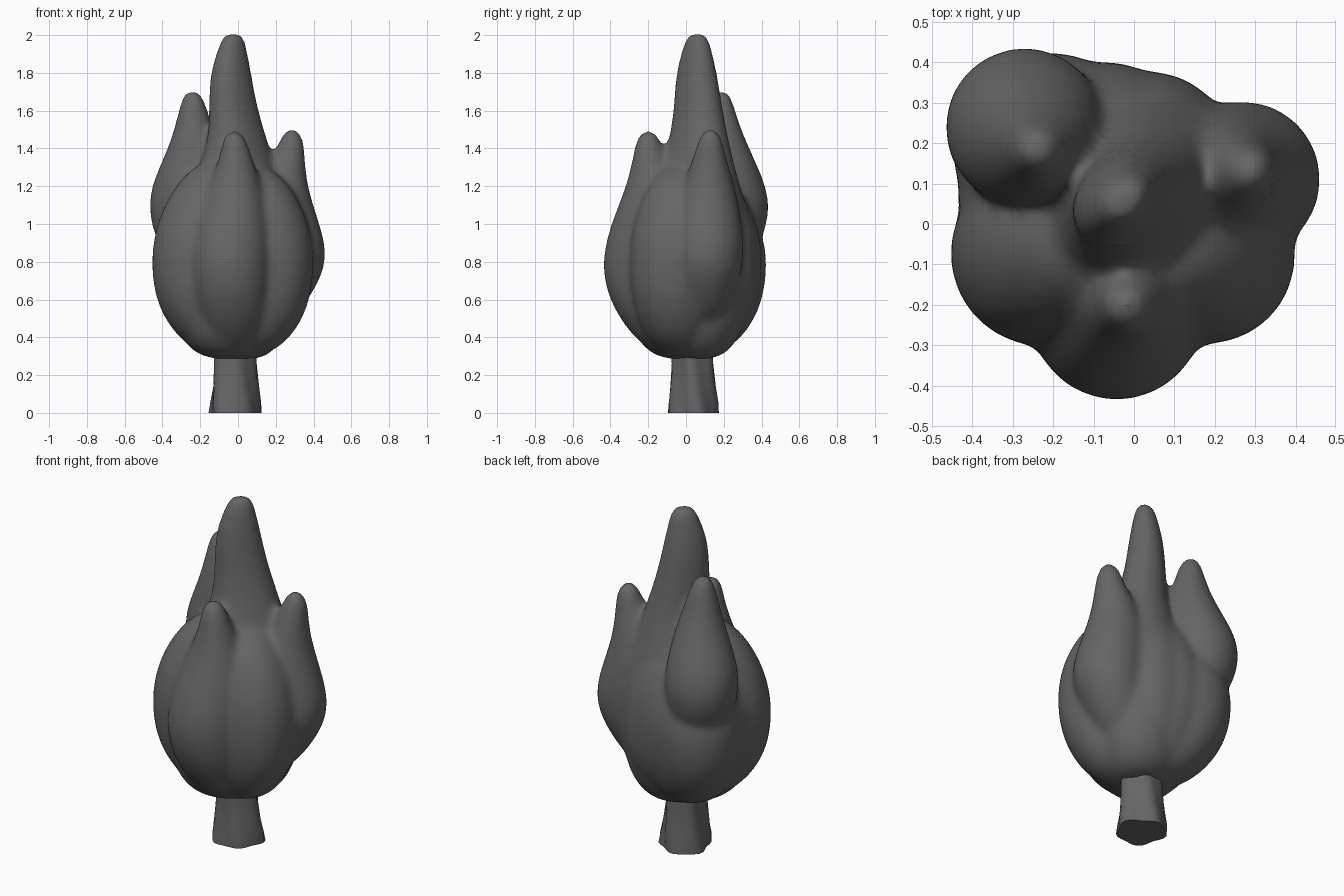
import bpy
import bmesh
import math

default_cube = bpy.data.objects.get("Cube")
if default_cube:
    bpy.data.objects.remove(default_cube, do_unlink=True)

material = bpy.data.materials.new("dark grey")
material.use_nodes = True
grey = (0.13, 0.13, 0.13, 1)
material.diffuse_color = grey
material.node_tree.nodes["Principled BSDF"].inputs["Base Color"].default_value = grey


def add_loft(bm, rings, sides=16, flute=0.0, twist=0.0, stretch=0.0):
    """Skin rings (height, centre x, centre y, radius); stretch is diagonal."""
    loops = []
    for level, (z, x, y, radius) in enumerate(rings):
        loop = []
        for side in range(sides):
            angle = math.tau * side / sides
            phase = angle + twist * level
            ripple = math.sin(5 * phase) + 0.6 * math.sin(3 * phase + 1)
            r = radius * (1 + flute * ripple + stretch * math.sin(2 * angle))
            loop.append(bm.verts.new((x + r * math.cos(angle),
                                      y + r * math.sin(angle), z)))
        loops.append(loop)
    for lower, upper in zip(loops, loops[1:]):
        for i in range(sides):
            j = (i + 1) % sides
            bm.faces.new((lower[i], lower[j], upper[j], upper[i]))
    bm.faces.new(list(reversed(loops[0])))
    bm.faces.new(loops[-1])


def make_object(name, bm):
    mesh = bpy.data.meshes.new(name)
    bm.to_mesh(mesh)
    bm.free()
    mesh.materials.append(material)
    mesh.shade_smooth()
    obj = bpy.data.objects.new(name, mesh)
    bpy.context.collection.objects.link(obj)
    return obj


foliage = bmesh.new()

# Central core rising to the tall tip
add_loft(foliage, [
    (.28, -.01, .02, .11), (.32, -.03, .01, .22), (.45, -.03, .01, .3),
    (.7, -.02, .02, .33), (1, -.01, .03, .31), (1.2, -.01, .045, .24),
    (1.4, .005, .07, .163), (1.6, -.025, .065, .13), (1.8, -.04, .055, .11),
    (1.93, -.03, .058, .077), (2, -.025, .06, .055), (2.01, -.025, .06, .025)],
    stretch=0.15)

# Front lobe with its short tip
add_loft(foliage, [
    (.3, -.03, -.06, .09), (.4, -.03, -.12, .17), (.6, -.04, -.205, .215),
    (.8, -.045, -.23, .225), (1, -.035, -.195, .21), (1.2, -.015, -.17, .148),
    (1.35, -.01, -.197, .088), (1.45, -.02, -.2, .066), (1.498, -.02, -.2, .03)])

# Left lobe with its short tip
add_loft(foliage, [
    (.45, .16, .08, .1), (.6, .22, .1, .16), (.8, .285, .11, .207),
    (1, .25, .115, .188), (1.2, .225, .12, .143), (1.35, .268, .125, .09),
    (1.45, .285, .13, .066), (1.508, .285, .13, .03)])

# High lobe at the back right with its pointed tip
add_loft(foliage, [
    (.75, -.22, .18, .1), (.9, -.26, .23, .18), (1.08, -.275, .245, .207),
    (1.22, -.265, .23, .195), (1.4, -.235, .2, .138), (1.55, -.235, .185, .092),
    (1.66, -.24, .185, .064), (1.71, -.24, .185, .03)])

# Broad lower lobes, from right front round to left front
for x, y, radius, top in ((-.23, -.075, .24, 1.34), (-.24, .07, .21, 1.25),
                          (-.215, .19, .25, 1.2), (-.07, .195, .22, 1.3),
                          (.035, .17, .222, 1.35), (.185, -.08, .228, 1.31)):
    rings = []
    for height, drift, width in ((.3, .3, .36), (.38, .62, .72), (.57, .94, .94),
                                 (.8, 1, 1), (1, .93, .94), (1.2, .72, .66)):
        z = height if height < .9 else .8 + (height - .8) * (top - .8) / .5
        rings.append((z, x * drift, y * drift, radius * width))
    rings.append((top, x * .5, y * .5, radius * .3))
    add_loft(foliage, rings)

# Blend the lobes into a single soft crown
crown = make_object("crown", foliage)
subdivide = crown.modifiers.new("round lobes", "SUBSURF")
subdivide.levels = subdivide.render_levels = 2
remesh = crown.modifiers.new("merge lobes", "REMESH")
remesh.mode = "VOXEL"
remesh.voxel_size = 0.018
remesh.use_smooth_shade = True
soften = crown.modifiers.new("soften creases", "SMOOTH")
soften.factor = 0.5
soften.iterations = 14

# Gnarled trunk, flared at the foot
trunk_mesh = bmesh.new()
add_loft(trunk_mesh, [
    (0, -.02, .035, .133), (.05, -.02, .035, .131), (.14, -.02, .035, .118),
    (.26, -.02, .035, .108), (.42, -.015, .03, .108)],
    sides=30, flute=0.075, twist=0.14)
trunk = make_object("trunk", trunk_mesh)
bpy.ops.object.select_all(action="DESELECT")
trunk.select_set(True)
bpy.context.view_layer.objects.active = trunk
bpy.ops.object.shade_smooth_by_angle(angle=math.radians(50))
